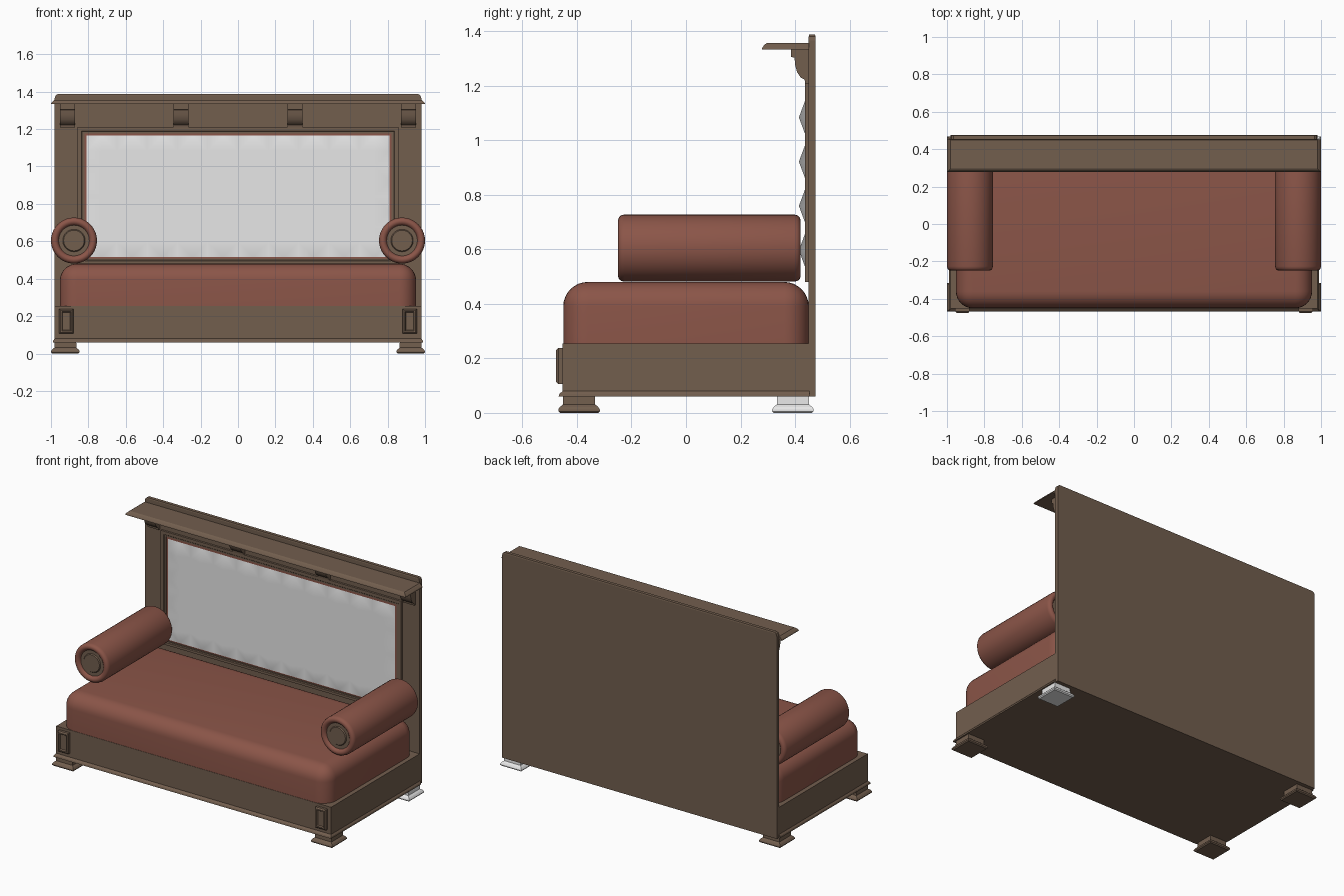
import bpy, bmesh, math

if "Cube" in bpy.data.objects:
    bpy.data.objects.remove(bpy.data.objects["Cube"])


def material(name, rgb):
    m = bpy.data.materials.new(name)
    m.diffuse_color = (*rgb, 1)
    m.use_nodes = True
    m.node_tree.nodes["Principled BSDF"].inputs["Base Color"].default_value = m.diffuse_color
    return m


WOOD = material("brown wood", (0.168, 0.112, 0.076))
RED = material("red leather", (0.258, 0.091, 0.065))
WHITE = material("pale fabric", (0.8, 0.8, 0.8))


def finish(name, bm, mats, smooth=None):
    bmesh.ops.recalc_face_normals(bm, faces=bm.faces)
    me = bpy.data.meshes.new(name)
    bm.to_mesh(me)
    bm.free()
    for m in mats:
        me.materials.append(m)
    ob = bpy.data.objects.new(name, me)
    bpy.context.collection.objects.link(ob)
    if smooth:
        bpy.ops.object.select_all(action='DESELECT')
        ob.select_set(True)
        bpy.context.view_layer.objects.active = ob
        bpy.ops.object.shade_smooth_by_angle(angle=math.radians(smooth))
    return ob


def stack(name, levels, mat):
    """Rectangles (z, x0, x1, y0, y1) skinned from bottom to top."""
    bm = bmesh.new()
    rings = [[bm.verts.new(p) for p in ((a, c, z), (b, c, z), (b, d, z), (a, d, z))]
             for z, a, b, c, d in levels]
    for r, s in zip(rings, rings[1:]):
        for i in range(4):
            j = (i + 1) % 4
            bm.faces.new((r[i], r[j], s[j], s[i]))
    bm.faces.new(rings[0])
    bm.faces.new(rings[-1])
    return finish(name, bm, [mat])


def box(name, x0, x1, y0, y1, z0, z1, mat):
    return stack(name, [(z0, x0, x1, y0, y1), (z1, x0, x1, y0, y1)], mat)


# base with a bottom moulding
stack("base", [(0.06, -0.99, 0.99, -0.467, 0.452), (0.07, -0.988, 0.988, -0.464, 0.452),
               (0.08, -0.98, 0.98, -0.452, 0.452), (0.255, -0.98, 0.98, -0.452, 0.452)], WOOD)

# back board with softened top
stack("back_board", [(0.06, -0.98, 0.98, 0.45, 0.475), (1.365, -0.98, 0.98, 0.45, 0.475),
                     (1.38, -0.975, 0.975, 0.45, 0.475), (1.387, -0.965, 0.965, 0.452, 0.473)], WOOD)

# shelf with flared edge
stack("shelf", [(1.333, -1, 1, 0.278, 0.451), (1.34, -0.998, 0.998, 0.28, 0.451),
                (1.35, -0.988, 0.988, 0.288, 0.451), (1.356, -0.98, 0.98, 0.297, 0.451)], WOOD)

# shelf brackets
profile = [(0.451, 1.334), (0.385, 1.334), (0.385, 1.305), (0.398, 1.302), (0.4, 1.275),
           (0.407, 1.25), (0.42, 1.23), (0.435, 1.222), (0.437, 1.208), (0.451, 1.208)]
for n, cx in enumerate((-0.912, -0.304, 0.304, 0.912)):
    bm = bmesh.new()
    f = bm.faces.new([bm.verts.new((cx - 0.04, y, z)) for y, z in profile])
    g = bmesh.ops.extrude_face_region(bm, geom=[f])
    bmesh.ops.translate(bm, vec=(0.08, 0, 0), verts=[v for v in g["geom"] if isinstance(v, bmesh.types.BMVert)])
    finish(f"bracket_{n}", bm, [WOOD], 40)

# stepped frame around the padded panel: (half width, z low, z high, y)
bm = bmesh.new()
loops = []
for hw, lo, hi, y in ((0.857, 0.48, 1.21, 0.451), (0.857, 0.48, 1.21, 0.437), (0.838, 0.496, 1.19, 0.437),
                      (0.834, 0.5, 1.186, 0.442), (0.822, 0.507, 1.177, 0.442), (0.82, 0.508, 1.175, 0.451)):
    loops.append([bm.verts.new(p) for p in ((-hw, y, lo), (hw, y, lo), (hw, y, hi), (-hw, y, hi))])
for r, s in zip(loops, loops[1:]):
    for i in range(4):
        j = (i + 1) % 4
        bm.faces.new((r[i], r[j], s[j], s[i]))
finish("panel_frame", bm, [WOOD])
box("panel_backing", -0.821, 0.821, 0.446, 0.452, 0.507, 1.176, RED)

# tufted panel: grid of low points with a raised button at every odd node
bm = bmesh.new()
grid = [[bm.verts.new((-0.81 + 0.081 * i, 0.414 if i % 2 and j % 2 else 0.444, 0.515 + 0.0812 * j))
         for j in range(9)] for i in range(21)]
for i in range(20):
    for j in range(8):
        a, b, c, d = grid[i][j], grid[i + 1][j], grid[i + 1][j + 1], grid[i][j + 1]
        if (i + j) % 2 == 0:
            bm.faces.new((a, b, d))
            bm.faces.new((b, c, d))
        else:
            bm.faces.new((a, b, c))
            bm.faces.new((a, c, d))
panel = finish("tufted_panel", bm, [WHITE], 80)
if panel.data.polygons[0].normal.y > 0:
    panel.data.flip_normals()

# seat cushion, rounded at top and corners
bm = bmesh.new()
bmesh.ops.create_cube(bm, size=1)
for v in bm.verts:
    v.co = (v.co.x * 1.904, v.co.y * 0.9, 0.366 + v.co.z * 0.228)
edges = [e for e in bm.edges if max(v.co.z for v in e.verts) > 0.4]
bmesh.ops.bevel(bm, geom=edges, offset=0.09, segments=8, profile=0.5, affect='EDGES')
finish("seat_cushion", bm, [RED], 40)

# bolster arms: lathed about y, end discs in wood
end = [(0, -0.238), (0.055, -0.238), (0.06, -0.232), (0.082, -0.232), (0.086, -0.24), (0.094, -0.247),
       (0.104, -0.249), (0.113, -0.246), (0.12, -0.238), (0.123, -0.226)]
full = end + [(r, 0.171 - y) for r, y in reversed(end)]
N = 40
for side, cx in (("left", -0.877), ("right", 0.877)):
    bm = bmesh.new()
    rings = [[bm.verts.new((cx + r * math.cos(k * math.tau / N), y, 0.604 + r * math.sin(k * math.tau / N)))
              for k in range(N)] if r else [bm.verts.new((cx, y, 0.604))] for r, y in full]
    for n, (a, b) in enumerate(zip(rings, rings[1:])):
        for k in range(N):
            m = (k + 1) % N
            q = [a[k % len(a)], a[m % len(a)], b[m % len(b)], b[k % len(b)]]
            f = bm.faces.new(list(dict.fromkeys(q)))
            f.material_index = 1 if max(full[n][0], full[n + 1][0]) < 0.084 else 0
    finish(f"bolster_{side}", bm, [RED, WOOD], 50)

for sx, side in ((-1, "left"), (1, "right")):
    # front ornament plate with a sunken panel
    x = 0.918 * sx
    bm = bmesh.new()
    loops = []
    for hw, hh, y in ((0.038, 0.066, -0.45), (0.038, 0.066, -0.468), (0.031, 0.059, -0.476),
                      (0.024, 0.052, -0.476), (0.02, 0.047, -0.468)):
        loops.append([bm.verts.new(p) for p in ((x - hw, y, 0.172 - hh), (x + hw, y, 0.172 - hh),
                                                (x + hw, y, 0.172 + hh), (x - hw, y, 0.172 + hh))])
    for r, s in zip(loops, loops[1:]):
        for i in range(4):
            j = (i + 1) % 4
            bm.faces.new((r[i], r[j], s[j], s[i]))
    bm.faces.new(loops[-1])
    finish(f"front_ornament_{side}", bm, [WOOD])

    # feet; the back right one is pale
    for sy, end_name in ((-1, "front"), (1, "back")):
        x, y = 0.923 * sx, 0.392 * sy
        levels = [(z, x - h, x + h, y - h, y + h) for z, h in
                  ((0, 0.07), (0.006, 0.076), (0.013, 0.076), (0.022, 0.07),
                   (0.031, 0.059), (0.062, 0.058))]
        stack(f"{end_name}_{side}_foot", levels, WHITE if sx > 0 and sy > 0 else WOOD)
